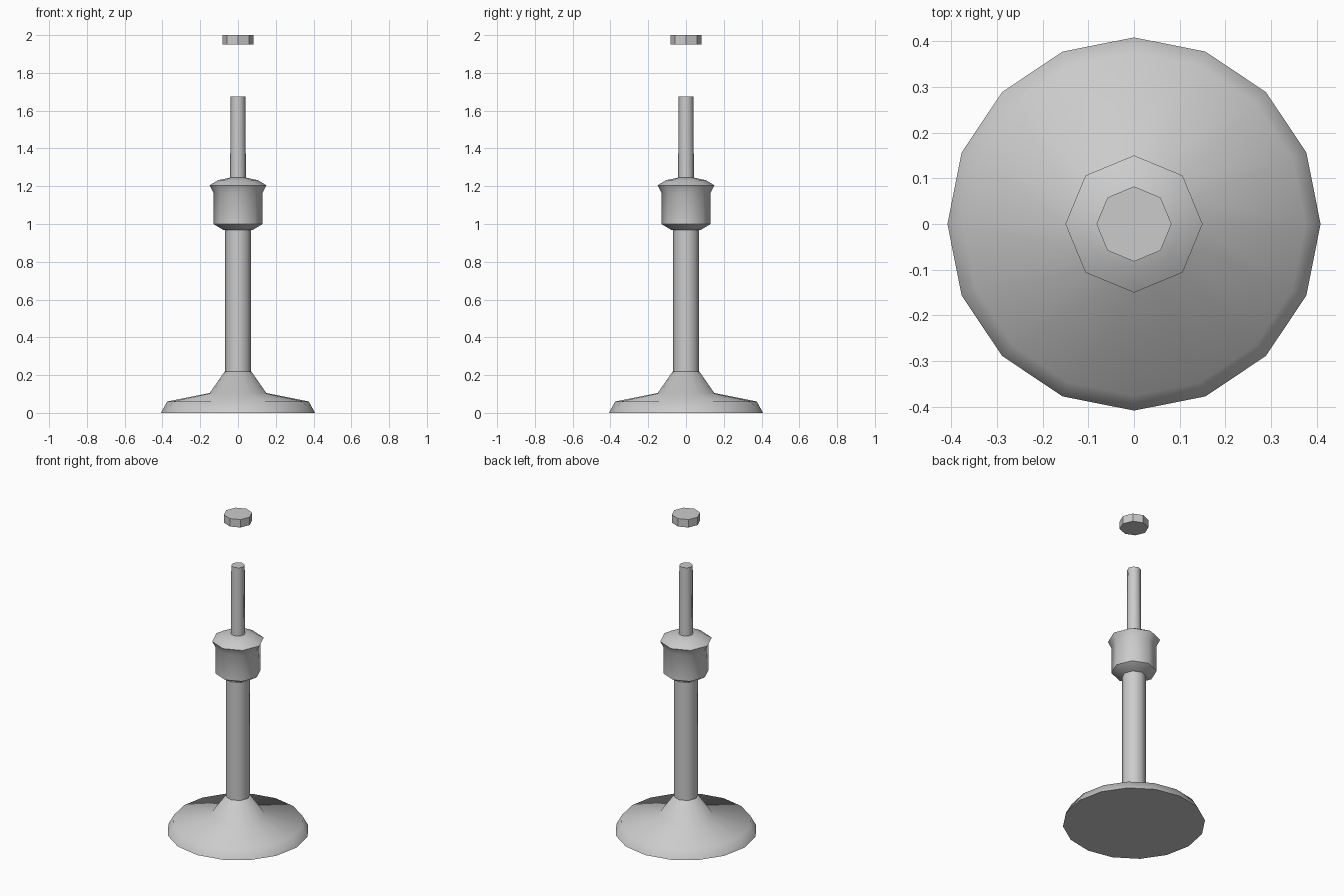
import bpy, bmesh, math

if "Cube" in bpy.data.objects:
    bpy.data.objects.remove(bpy.data.objects["Cube"])


def lathe(name, profile, sides, angle=40):
    """Closed turned solid from (radius, z) points, bottom to top."""
    bm = bmesh.new()
    rings = []
    for r, z in profile:
        rings.append([bm.verts.new((r * math.cos(2 * math.pi * i / sides),
                                    r * math.sin(2 * math.pi * i / sides), z))
                      for i in range(sides)])
    for a, b in zip(rings, rings[1:]):
        for i in range(sides):
            j = (i + 1) % sides
            bm.faces.new((a[i], a[j], b[j], b[i]))
    bm.faces.new(rings[0][::-1])
    bm.faces.new(rings[-1])
    me = bpy.data.meshes.new(name)
    bm.to_mesh(me)
    bm.free()
    ob = bpy.data.objects.new(name, me)
    bpy.context.collection.objects.link(ob)
    bpy.ops.object.select_all(action='DESELECT')
    ob.select_set(True)
    bpy.context.view_layer.objects.active = ob
    bpy.ops.object.shade_smooth_by_angle(angle=math.radians(angle))
    return ob


# Round foot with flared centre
lathe("base", [(0.408, 0), (0.375, 0.06), (0.15, 0.105), (0.07, 0.22)], 16, 65)
# Main pole
lathe("lower_pole", [(0.07, 0.2), (0.07, 0.98)], 8, 50)
# Clamp collar with a flared rim and domed top
lathe("collar", [(0.075, 0.967), (0.13, 1.0), (0.13, 1.165), (0.15, 1.205),
                 (0.105, 1.232), (0.04, 1.246)], 8, 50)
# Thin upper rod
lathe("upper_rod", [(0.042, 1.23), (0.039, 1.675)], 8, 50)
# Separate top cap
lathe("top_cap", [(0.082, 1.95), (0.082, 2.0)], 8, 40)
